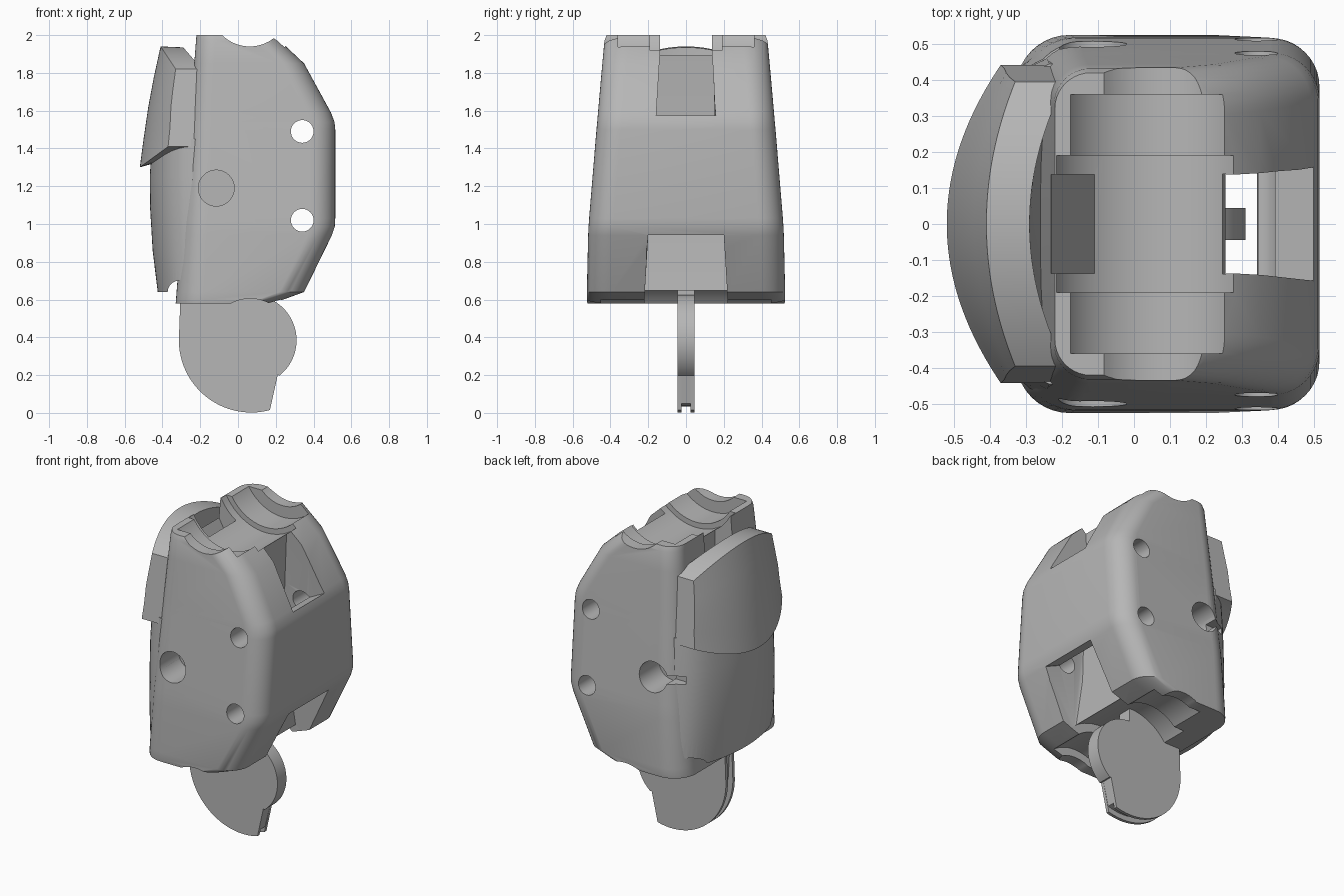
import bpy, bmesh, math

cube = bpy.data.objects.get("Cube")
if cube:
    bpy.data.objects.remove(cube, do_unlink=True)

grey = bpy.data.materials.new("plain grey")
grey.use_nodes = True
shade = (0.47, 0.47, 0.47, 1)
grey.diffuse_color = shade
grey.node_tree.nodes["Principled BSDF"].inputs["Base Color"].default_value = shade


def loft(name, rings):
    """Solid skinned through equal-length closed rings, capped at both ends."""
    bm = bmesh.new()
    rows = [[bm.verts.new(p) for p in ring] for ring in rings]
    n = len(rows[0])
    for a, b in zip(rows, rows[1:]):
        for i in range(n):
            j = (i + 1) % n
            bm.faces.new((a[i], a[j], b[j], b[i]))
    bm.faces.new(rows[0])
    bm.faces.new(rows[-1])
    bmesh.ops.recalc_face_normals(bm, faces=bm.faces)
    mesh = bpy.data.meshes.new(name)
    bm.to_mesh(mesh)
    bm.free()
    mesh.materials.append(grey)
    obj = bpy.data.objects.new(name, mesh)
    bpy.context.collection.objects.link(obj)
    return obj


def prism(name, pts, y0, y1):
    return loft(name, [[(x, y, z) for x, z in pts] for y in (y0, y1)])


def arc(cx, cz, r, a0, a1, n=32):
    steps = [math.radians(a0 + (a1 - a0) * i / n) for i in range(n + 1)]
    return [(cx + r * math.cos(a), cz + r * math.sin(a)) for a in steps]


def rod(cx, cz, r, y0, y1):
    return prism("cutter", arc(cx, cz, r, 0, 360, 64)[:-1], y0, y1)


def activate(obj):
    bpy.ops.object.select_all(action='DESELECT')
    obj.select_set(True)
    bpy.context.view_layer.objects.active = obj


def cut(obj, cutter):
    cutter.hide_render = True
    mod = obj.modifiers.new("cut", 'BOOLEAN')
    mod.operation = 'DIFFERENCE'
    mod.solver = 'EXACT'
    mod.object = cutter
    activate(obj)
    bpy.ops.object.modifier_apply(modifier=mod.name)
    bpy.data.objects.remove(cutter, do_unlink=True)


def smooth(obj):
    activate(obj)
    bpy.ops.object.shade_smooth_by_angle(angle=math.radians(28))


# Housing: rounded rectangles (height, right edge, half depth) stacked upward
def housing_ring(z, right, half):
    drop = (2 - z) / 1.42
    left = -0.22 - 0.11 * drop
    ring = []
    for sx, sy, start in ((1, 1, 0), (-1, 1, 90), (-1, -1, 180), (1, -1, 270)):
        r = 0.13 if sx > 0 else 0.1 + 0.05 * drop
        cx = right - r if sx > 0 else left + r
        ring += [(x, y, z) for x, y in arc(cx, sy * (half - r), r, start, start + 90, 10)]
    return ring


levels = ((0.58, 0.17, 0.522), (0.60, 0.24, 0.525), (0.64, 0.35, 0.525),
          (0.94, 0.497, 0.518), (0.985, 0.512, 0.516), (1.03, 0.515, 0.513),
          (1.5, 0.515, 0.474), (1.54, 0.511, 0.47), (1.59, 0.492, 0.466),
          (1.85, 0.35, 0.443), (1.97, 0.222, 0.432), (2.0, 0.185, 0.42))
housing = loft("housing", [housing_ring(*lv) for lv in levels])

# Stepped knuckle seats at the top and bottom
for radius, half in ((0.207, 0.7), (0.28, 0.36), (0.314, 0.19)):
    cut(housing, rod(0.062, 2.147, radius, -half, half))
for radius, half in ((0.215, 0.7), (0.265, 0.45), (0.32, 0.22)):
    cut(housing, rod(0.065, 0.39, radius, -half, half))

# Channel running down behind the bridge, with flared mouths
upper_mouth = [(0.262, 2.1), (0.22, 1.57), (0.21, 1.2), (0.34, 1.2), (0.345, 1.45),
               (0.39, 1.52), (0.5, 1.575), (0.7, 1.6), (0.7, 2.1)]
lower_mouth = [(0.21, 1.3), (0.22, 0.95), (0.27, 0.5), (0.7, 0.5), (0.7, 0.93),
               (0.5, 0.94), (0.39, 0.99), (0.345, 1.06), (0.34, 1.3)]


def flared(pts, half_at):
    return loft("cutter", [[(x, s * half_at(z), z) for x, z in pts] for s in (-1, 1)])


cut(housing, flared(upper_mouth, lambda z: 0.158 - 0.06 * max(0, z - 1.57)))
cut(housing, flared(lower_mouth, lambda z: 0.2 + 0.06 * max(0, 0.94 - z)))

# Notch at the upper back, its floor falling forward
cut(housing, prism("cutter", [(-0.11, 2.1), (-0.11, 1.65), (-0.235, 1.88), (-0.4, 1.9),
                              (-0.4, 2.1)], -0.137, 0.137))

# Pin holes through the housing
for z in (1.02, 1.49):
    cut(housing, rod(0.34, z, 0.06, -0.7, 0.7))


# Back covers: sections across the depth, bowed towards the middle.
# Each point is x, z at the centre, shift of x and z at the ends, half depth,
# and how far the end is rounded forward.
def cover(name, pts, n=40):
    rings = []
    for i in range(n + 1):
        t = 2 * i / n - 1
        q = t * t
        rings.append([(x + dx * q + turn * q ** 5, t * h, z + dz * q)
                      for x, z, dx, dz, h, turn in pts])
    return loft(name, rings)


upper_cover = cover("upper_cover", [
    (-0.41, 1.94, 0.08, -0.12, 0.395, 0), (-0.445, 1.78, 0.1, -0.07, 0.407, 0),
    (-0.475, 1.62, 0.12, 0, 0.42, 0), (-0.5, 1.45, 0.14, 0.06, 0.432, 0),
    (-0.52, 1.30, 0.15, 0.11, 0.442, 0), (-0.24, 1.38, 0, 0.03, 0.442, 0),
    (-0.285, 1.62, 0.08, 0, 0.42, 0), (-0.29, 1.935, 0.1, -0.115, 0.395, 0)])

lower_cover = cover("lower_cover", [
    (-0.455, 1.45, 0.14, 0, 0.445, 0.08), (-0.467, 1.25, 0.15, 0, 0.458, 0.075),
    (-0.465, 1.08, 0.15, 0, 0.468, 0.07), (-0.452, 0.86, 0.14, 0, 0.48, 0.06),
    (-0.425, 0.64, 0.12, 0, 0.488, 0.05), (-0.2, 0.64, 0, 0, 0.488, 0),
    (-0.2, 1.45, 0, 0, 0.445, 0)])
cut(lower_cover, rod(-0.312, 0.64, 0.06, -0.7, 0.7))

# Round side sockets, one of them opening backward through a narrow slot
for y0, y1 in ((-0.7, -0.3), (0.3, 0.7)):
    for part in (housing, lower_cover):
        cut(part, rod(-0.115, 1.19, 0.095, y0, y1))
slot = [(-0.3, 1.165), (-0.13, 1.165), (-0.13, 1.215), (-0.3, 1.215)]
for part in (housing, lower_cover):
    cut(part, prism("cutter", slot, 0.4, 0.7))


# Hinge tongue: two cheeks around a core set back to leave a rim groove
def tongue(name, rim, tip, y0, y1):
    cx, cz = 0.07, 0.385
    pts = [(-0.3, 0.75)] + arc(cx, cz, rim, 180, tip, 40)
    pts += [(0.21, 0.2)] + arc(cx, cz, 0.24, -51, 90, 32) + [(cx, 0.75)]
    return prism(name, pts, y0, y1)


parts = [housing, upper_cover, lower_cover,
         tongue("tongue_core", 0.35, 287.2, -0.025, 0.025),
         tongue("tongue_front_cheek", 0.383, 285, -0.045, -0.025),
         tongue("tongue_back_cheek", 0.383, 285, 0.025, 0.045)]
for part in parts:
    smooth(part)
